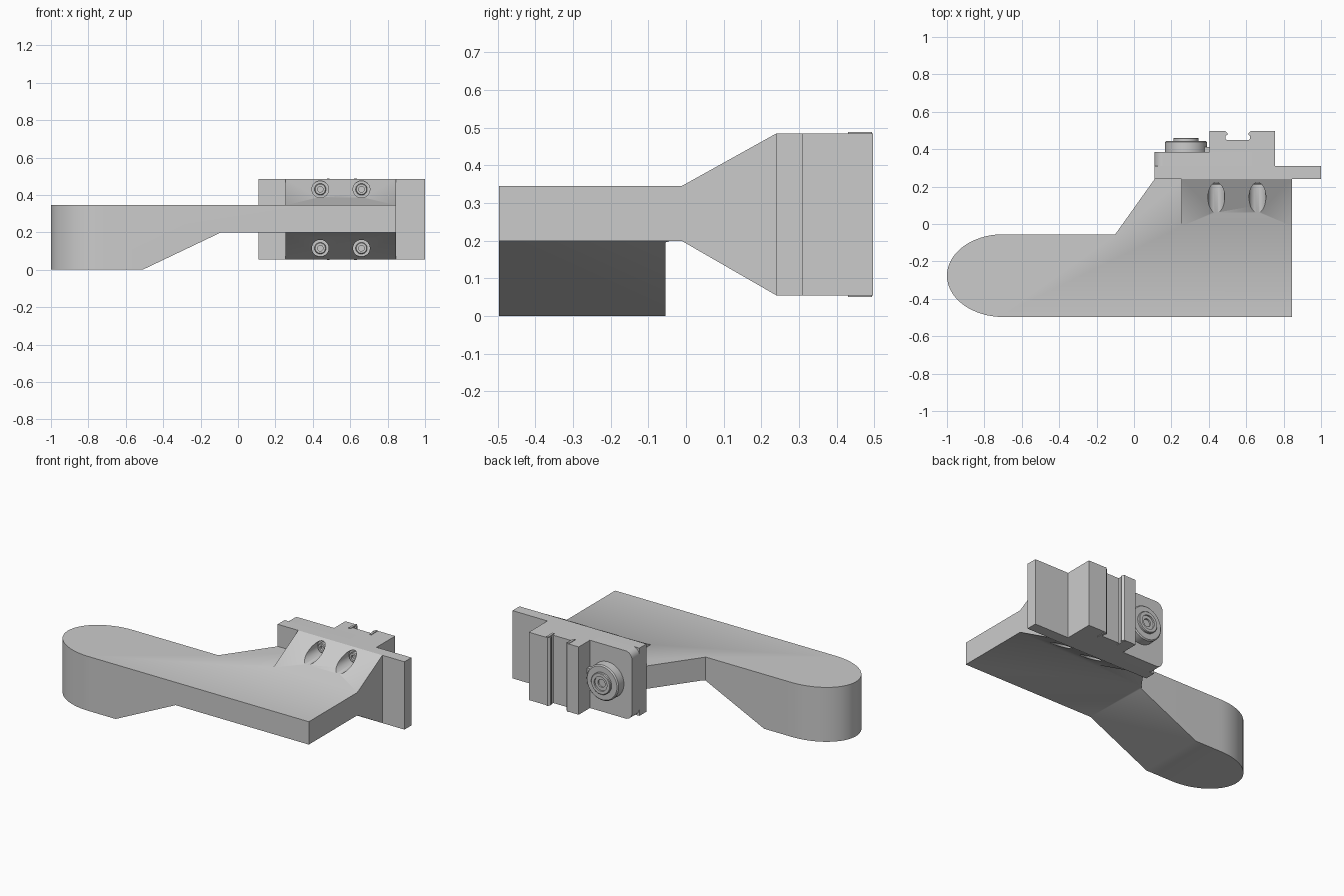
import bpy
import bmesh
import math
from mathutils import Vector

cube = bpy.data.objects.get("Cube")
if cube:
    bpy.data.objects.remove(cube)

grey = bpy.data.materials.new("light grey")
grey.use_nodes = True
grey.diffuse_color = (0.6, 0.6, 0.6, 1)
for node in grey.node_tree.nodes:
    if node.type == 'BSDF_PRINCIPLED':
        node.inputs["Base Color"].default_value = grey.diffuse_color


def finish(name, bm):
    bmesh.ops.remove_doubles(bm, verts=bm.verts, dist=1e-5)
    bmesh.ops.recalc_face_normals(bm, faces=bm.faces)
    mesh = bpy.data.meshes.new(name)
    bm.to_mesh(mesh)
    bm.free()
    mesh.materials.append(grey)
    ob = bpy.data.objects.new(name, mesh)
    bpy.context.collection.objects.link(ob)
    return ob


def prism(name, outline, axis, low, high):
    """Extrude a 2D outline along the x, y or z axis."""
    place = {'x': lambda a, b: (low, a, b),
             'y': lambda a, b: (a, low, b),
             'z': lambda a, b: (a, b, low)}[axis]
    bm = bmesh.new()
    face = bm.faces.new([bm.verts.new(place(a, b)) for a, b in outline])
    new = bmesh.ops.extrude_face_region(bm, geom=[face])["geom"]
    shift = Vector([(high - low) * (axis == k) for k in 'xyz'])
    bmesh.ops.translate(bm, vec=shift,
                        verts=[v for v in new if isinstance(v, bmesh.types.BMVert)])
    return finish(name, bm)


def box(name, x, y, z):
    return prism(name, [(x[0], y[0]), (x[1], y[0]), (x[1], y[1]), (x[0], y[1])], 'z', *z)


def lathe(name, profile, x, z, steps=40):
    """Turn a (radius, y) profile about an axis parallel to y."""
    bm = bmesh.new()
    verts = [bm.verts.new((x + r, y, z)) for r, y in profile]
    edges = [bm.edges.new(pair) for pair in zip(verts, verts[1:])]
    bmesh.ops.spin(bm, geom=verts + edges, cent=(x, 0, z), axis=(0, 1, 0),
                   angle=math.tau, steps=steps)
    return finish(name, bm)


def activate(ob):
    bpy.ops.object.select_all(action='DESELECT')
    ob.select_set(True)
    bpy.context.view_layer.objects.active = ob


def combine(ob, tool, operation):
    mod = ob.modifiers.new(operation, 'BOOLEAN')
    mod.operation = operation
    mod.solver = 'EXACT'
    mod.object = tool
    activate(ob)
    bpy.ops.object.modifier_apply(modifier=mod.name)
    bpy.data.objects.remove(tool)


def smooth(ob):
    activate(ob)
    bpy.ops.object.shade_smooth_by_angle(angle=math.radians(30))


# Arm: plan outline with an elliptical end, trimmed to its side profile
FRONT, BACK, LOW, HIGH = -0.497, 0.24, 0.2, 0.345
plan = [(0.845, FRONT), (0.845, BACK), (0.11, BACK), (-0.1, -0.055)]
for i in range(33):
    t = math.pi * (0.5 + i / 32)
    plan.append((-0.7 + 0.3 * math.cos(t), -0.276 + 0.221 * math.sin(t)))
arm = prism("arm", plan, 'z', 0, HIGH)
relief = prism("arm_relief", [(-0.51, 0), (-0.513, -0.1), (1.1, -0.1), (1.1, LOW), (-0.09, LOW)],
               'y', -1, 1)
combine(arm, relief, 'DIFFERENCE')

# Flared gusset joining the arm to the mounting plate
flare = [(-0.012, LOW), (-0.012, HIGH), (BACK, 0.485), (BACK, 0.055)]
combine(arm, prism("gusset", flare, 'x', 0.255, 0.845), 'UNION')

# Counterbored screw holes with socket screws
for x in (0.44, 0.66):
    for z in (0.115, 0.43):
        bore = lathe("bore", [(0, -0.1), (0.045, -0.1), (0.045, 0.235), (0, 0.235)], x, z)
        combine(arm, bore, 'DIFFERENCE')
        screw = lathe("screw", [(0, 0.228), (0.015, 0.228), (0.015, 0.212), (0.027, 0.212),
                                (0.031, 0.216), (0.031, 0.238), (0, 0.238)], x, z)
        smooth(screw)
smooth(arm)

# Mounting plate and its raised layer with rounded outer corners
box("back_plate", (0.11, 1.0), (BACK, 0.31), (0.055, 0.485))
raised = [(0.695, 0.055), (0.695, 0.485)]
for z, start in ((0.44, 90), (0.1, 180)):
    for i in range(9):
        t = math.radians(start + 90 * i / 8)
        raised.append((0.155 + 0.045 * math.cos(t), z + 0.045 * math.sin(t)))
smooth(prism("raised_plate", raised, 'y', 0.31, 0.385))

# Slotted rail, symmetric notch with undercut lips
notch = [(0.068, 0.497), (0.056, 0.485), (0.056, 0.477), (0.075, 0.465), (0.06, 0.45)]
mid = 0.555
rail = [(0.755, 0.31), (0.755, 0.497)]
rail += [(mid + a, y) for a, y in notch]
rail += [(mid - a, y) for a, y in reversed(notch)]
rail += [(0.405, 0.497), (0.405, 0.385), (0.695, 0.385), (0.695, 0.31)]
prism("rail", rail, 'z', 0.055, 0.485)
for side, name in ((-1, "right_lip_strip"), (1, "left_lip_strip")):
    strip = sorted((mid + side * 0.08, mid + side * 0.066))
    box(name, strip, (0.43, 0.494), (0.051, 0.489))

# Round knob with stepped hub, and the small catch beside it
knob = lathe("knob", [(0, 0.38), (0.112, 0.38), (0.112, 0.438), (0.105, 0.445), (0.068, 0.445),
                      (0.068, 0.456), (0.064, 0.46), (0.045, 0.46), (0.045, 0.45),
                      (0.025, 0.45), (0.025, 0.44), (0, 0.44)], 0.278, 0.27, 48)
smooth(knob)
box("knob_catch", (0.37, 0.41), (0.38, 0.412), (0.22, 0.32))
